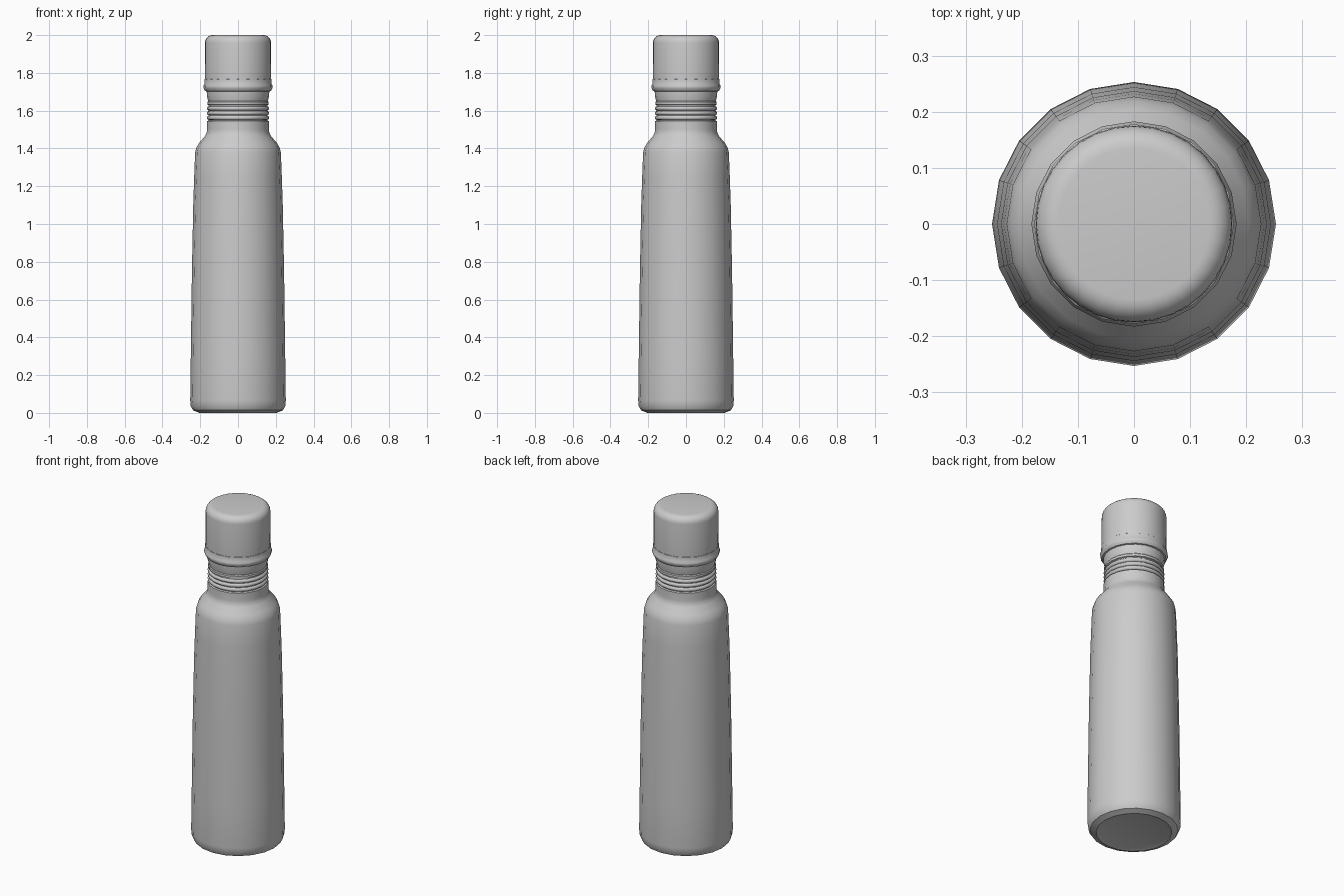
import bpy, bmesh, math

if "Cube" in bpy.data.objects:
    bpy.data.objects.remove(bpy.data.objects["Cube"])


def lathe(name, profile, sides, angle=35):
    """Revolve (radius, z) points around z; radius 0 closes to a pole."""
    bm = bmesh.new()
    rings = []
    for r, z in profile:
        if r == 0:
            rings.append([bm.verts.new((0, 0, z))] * sides)
        else:
            rings.append([bm.verts.new((r * math.cos(2 * math.pi * i / sides),
                                        r * math.sin(2 * math.pi * i / sides), z))
                          for i in range(sides)])
    for a, b in zip(rings, rings[1:]):
        for i in range(sides):
            j = (i + 1) % sides
            bm.faces.new(list(dict.fromkeys((a[i], a[j], b[j], b[i]))))
    bmesh.ops.recalc_face_normals(bm, faces=bm.faces)
    mesh = bpy.data.meshes.new(name)
    bm.to_mesh(mesh)
    bm.free()
    obj = bpy.data.objects.new(name, mesh)
    bpy.context.collection.objects.link(obj)
    bpy.ops.object.select_all(action='DESELECT')
    obj.select_set(True)
    bpy.context.view_layer.objects.active = obj
    bpy.ops.object.shade_smooth_by_angle(angle=math.radians(angle))
    return obj


# Tapered bottle body with shoulder and inner neck
lathe("bottle_body", [
    (0, 0.005), (0.19, 0.005), (0.205, 0), (0.238, 0.014), (0.25, 0.035),
    (0.253, 0.065), (0.25, 0.3), (0.244, 0.75), (0.237, 1.1), (0.232, 1.25),
    (0.227, 1.38), (0.22, 1.405), (0.205, 1.43), (0.175, 1.465), (0.166, 1.482),
    (0.164, 1.50), (0.164, 1.545), (0.155, 1.548), (0.155, 1.64), (0.15, 1.72), (0, 1.72)], 20)

# Stacked thread ridges on the neck
for n, z in enumerate((1.562, 1.587, 1.612)):
    lathe(f"thread_ridge_{n + 1}", [
        (0.153, z - 0.012), (0.162, z - 0.008), (0.165, z),
        (0.162, z + 0.008), (0.153, z + 0.012)], 20, 60)

# Stopper sleeve between threads and cap
lathe("stopper_sleeve", [
    (0.153, 1.628), (0.162, 1.632), (0.162, 1.645), (0.158, 1.65),
    (0.165, 1.68), (0.166, 1.715)], 20)

# Flared collar at the cap rim
lathe("cap_collar", [
    (0.16, 1.70), (0.174, 1.704), (0.178, 1.712), (0.183, 1.72),
    (0.183, 1.732), (0.178, 1.74), (0.178, 1.765), (0.17, 1.771)], 20)

# Rounded cap
top = [(0.135 + 0.04 * math.cos(a), 1.96 + 0.04 * math.sin(a))
       for a in [math.radians(15 * i) for i in range(7)]]
lathe("cap", [(0, 1.715), (0.174, 1.715), (0.176, 1.77)] + top + [(0, 2.0)], 32)
